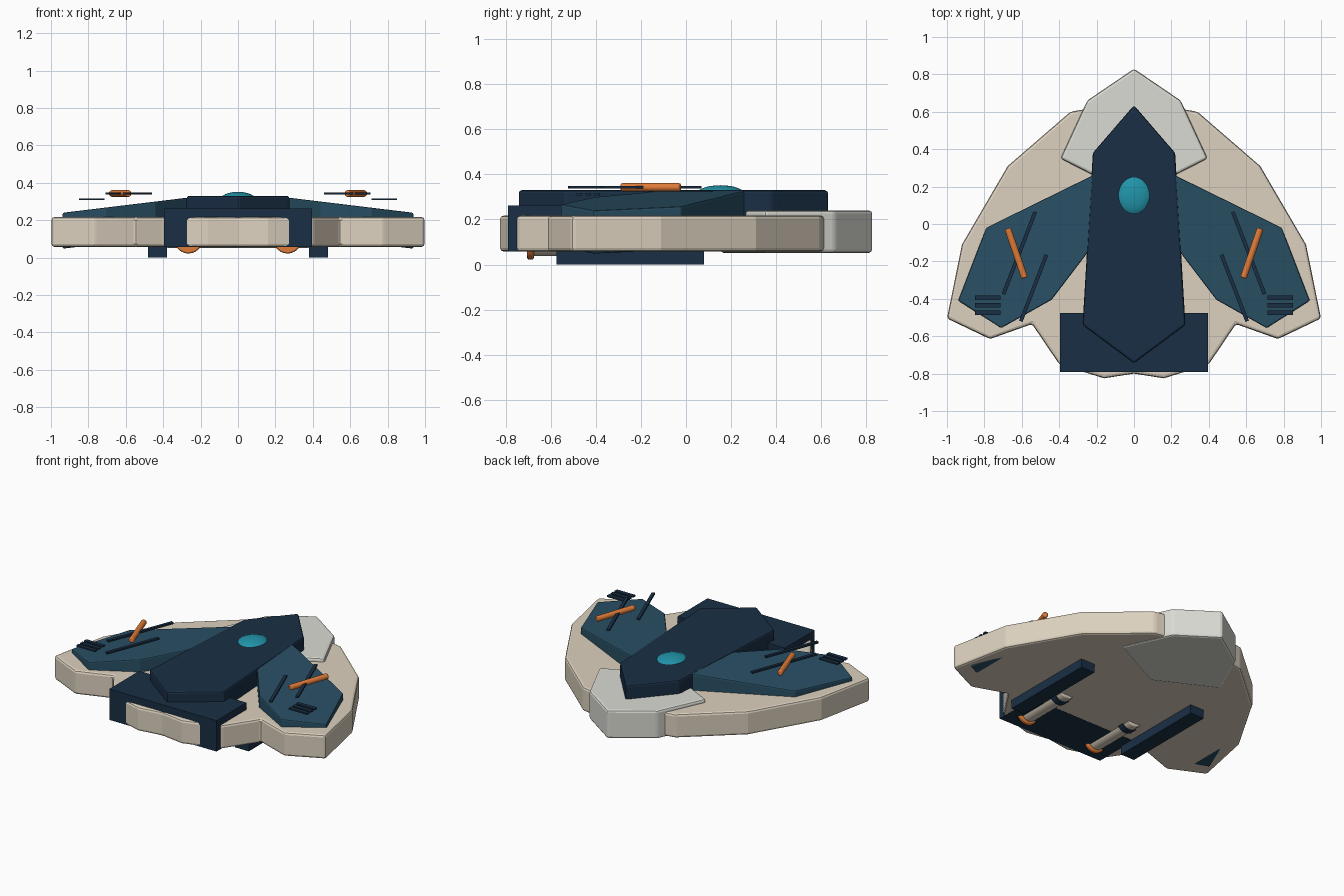
import bpy, bmesh, math
from mathutils import Vector

if "Cube" in bpy.data.objects:
    bpy.data.objects.remove(bpy.data.objects["Cube"])


def material(name, rgb):
    m = bpy.data.materials.new(name)
    m.diffuse_color = (*rgb, 1)
    m.use_nodes = True
    m.node_tree.nodes["Principled BSDF"].inputs["Base Color"].default_value = m.diffuse_color
    return m


BEIGE = material("beige", (0.72, 0.64, 0.52))
PALE = material("pale_grey", (0.70, 0.71, 0.65))
NAVY = material("navy", (0.010, 0.028, 0.06))
TEAL = material("teal", (0.022, 0.08, 0.13))
ORANGE = material("orange", (0.75, 0.20, 0.04))
CYAN = material("cyan", (0.015, 0.30, 0.40))


def finish(obj, name, mat, bevel=0.0, segments=2):
    obj.name = name
    obj.data.materials.append(mat)
    if bevel:
        mod = obj.modifiers.new("bevel", "BEVEL")
        mod.width, mod.segments, mod.limit_method = bevel, segments, 'ANGLE'
    return obj


def plate(name, outline, bottom, top, mat, bevel):
    """Prism over an outline; bottom and top are heights as functions of x."""
    bm = bmesh.new()
    low = [bm.verts.new((x, y, bottom(x))) for x, y in outline]
    high = [bm.verts.new((x, y, top(x))) for x, y in outline]
    bm.faces.new(low[::-1])
    bm.faces.new(high)
    for i in range(len(low)):
        j = (i + 1) % len(low)
        bm.faces.new((low[i], low[j], high[j], high[i]))
    bmesh.ops.recalc_face_normals(bm, faces=bm.faces)
    mesh = bpy.data.meshes.new(name)
    bm.to_mesh(mesh)
    bm.free()
    obj = bpy.data.objects.new(name, mesh)
    bpy.context.collection.objects.link(obj)
    return finish(obj, name, mat, bevel)


def mirrored(half):
    return half + [(-x, y) for x, y in reversed(half) if x > 0]


def flat(z):
    return lambda x: z


def box(name, lo, hi, mat, bevel=0.0):
    lo, hi = Vector(lo), Vector(hi)
    bpy.ops.mesh.primitive_cube_add(size=1, location=(lo + hi) / 2)
    obj = bpy.context.object
    obj.scale = hi - lo
    bpy.ops.object.transform_apply(location=False, rotation=False, scale=True)
    return finish(obj, name, mat, bevel)


def rod(name, a, b, radius, mat, bevel=0.0, sides=24):
    a, b = Vector(a), Vector(b)
    bpy.ops.mesh.primitive_cylinder_add(vertices=sides, radius=radius, depth=(b - a).length,
                                        location=(a + b) / 2)
    obj = bpy.context.object
    obj.rotation_euler = (b - a).to_track_quat('Z', 'Y').to_euler()
    bpy.ops.object.shade_smooth_by_angle(angle=math.radians(40))
    return finish(obj, name, mat, bevel)


def bar(name, a, b, width, height, mat):
    a, b = Vector(a), Vector(b)
    h = Vector(((b - a).length, width, height)) / 2
    obj = box(name, -h, h, mat)
    obj.location = (a + b) / 2
    obj.rotation_euler.z = math.atan2(b.y - a.y, b.x - a.x)
    return obj


# Main hull, nose and spine
plate("hull", mirrored([(0, -0.80), (0.16, -0.825), (0.40, -0.75), (0.545, -0.535), (0.77, -0.615),
                        (1.0, -0.505), (0.92, -0.11), (0.675, 0.31), (0.34, 0.60), (0, 0.66)]),
      flat(0.058), flat(0.217), BEIGE, 0.015)
plate("nose", mirrored([(0, 0.15), (0.393, 0.35), (0.25, 0.66), (0, 0.83)]),
      flat(0.052), flat(0.24), PALE, 0.014)
plate("spine", mirrored([(0, -0.745), (0.275, -0.54), (0.22, 0.38), (0, 0.635)]),
      flat(0.205), flat(0.33), NAVY, 0.012)
box("rear_housing", (-0.395, -0.79, 0.0575), (0.395, -0.475, 0.263), NAVY)

# Cockpit dome
bpy.ops.mesh.primitive_uv_sphere_add(segments=32, ring_count=16, location=(0, 0.153, 0.31))
dome = bpy.context.object
dome.scale = (0.095, 0.11, 0.042)
bpy.ops.object.shade_smooth()
finish(dome, "canopy_dome", CYAN)

for side, s in (("left", -1), ("right", 1)):
    # Sloping wing panel
    wing = [(0.2, -0.09), (0.44, -0.405), (0.71, -0.557), (0.94, -0.41), (0.79, -0.02), (0.2, 0.27)]
    plate(side + "_wing_panel", [(s * x, y) for x, y in wing],
          lambda x: 0.13 - 0.121 * (abs(x) - 0.26), lambda x: 0.322 - 0.121 * (abs(x) - 0.26),
          TEAL, 0.008)
    # Cannon and thin rails above the wing
    rod(side + "_cannon", (s * 0.675, -0.025, 0.343), (s * 0.585, -0.288, 0.343), 0.018, ORANGE, 0.006)
    bar(side + "_rail_outer", (s * 0.528, 0.065, 0.343), (s * 0.698, -0.375, 0.343), 0.02, 0.012, NAVY)
    bar(side + "_rail_inner", (s * 0.468, -0.165, 0.343), (s * 0.605, -0.52, 0.343), 0.02, 0.012, NAVY)
    # Vent slats
    for i in range(3):
        bar(f"{side}_vent_slat_{i}", (s * 0.713, -0.394 - 0.04 * i, 0.312),
            (s * 0.85, -0.394 - 0.04 * i, 0.312), 0.025, 0.01, NAVY)
    # Landing skid
    x0, x1 = sorted((s * 0.38, s * 0.482))
    box(side + "_skid", (x0, -0.575, 0), (x1, 0.08, 0.065), NAVY)
    # Engine tube with collar and glowing nozzle
    ex, ez = s * 0.265, 0.097
    rod(side + "_engine", (ex, -0.68, ez), (ex, -0.31, ez), 0.06, BEIGE, 0.006)
    rod(side + "_engine_collar", (ex, -0.40, ez), (ex, -0.36, ez), 0.068, NAVY)
    rod(side + "_engine_nozzle", (ex, -0.705, ez), (ex, -0.675, ez), 0.075, ORANGE, 0.008)
